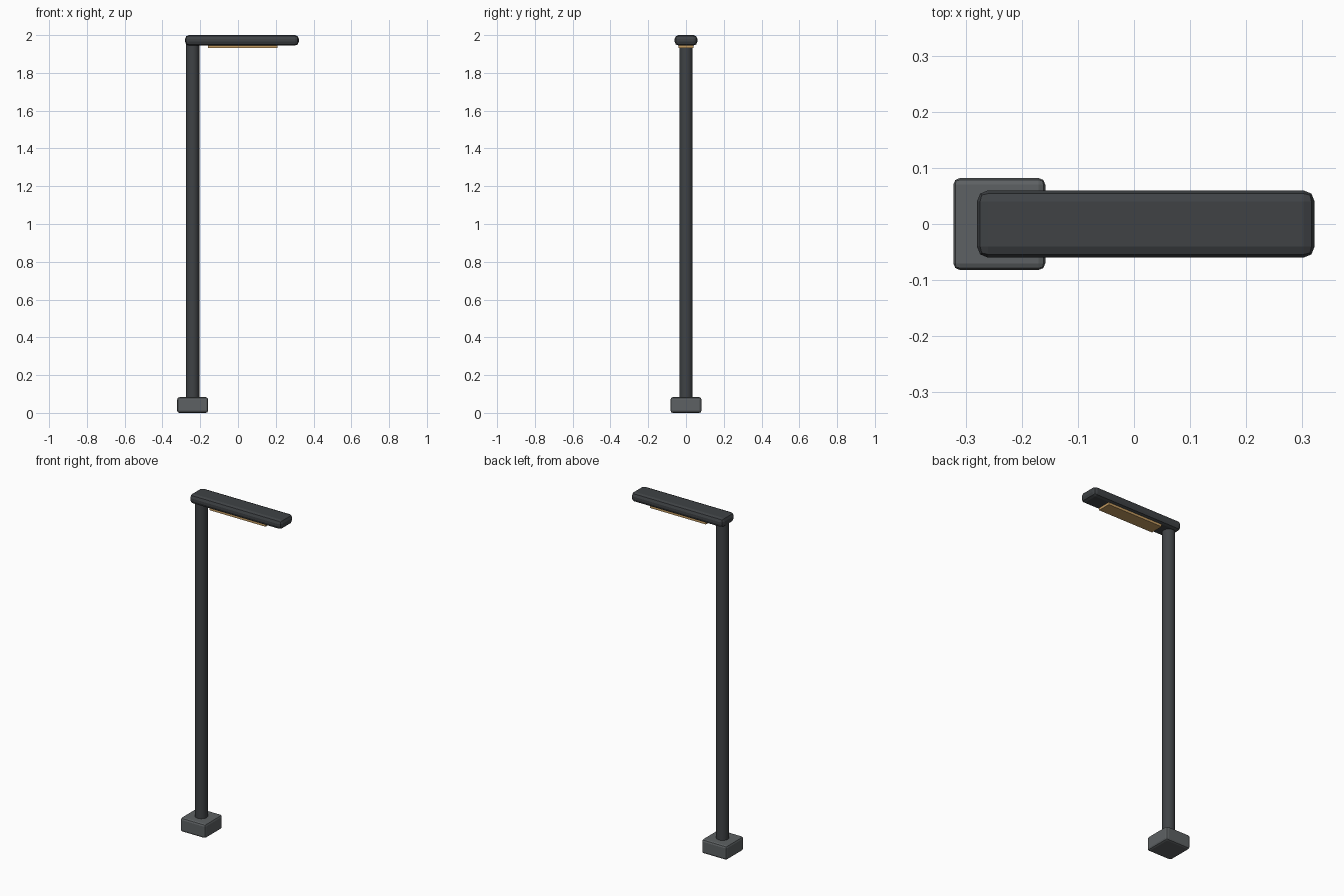
import bpy

if "Cube" in bpy.data.objects:
    bpy.data.objects.remove(bpy.data.objects["Cube"])


def material(name, rgb):
    m = bpy.data.materials.new(name)
    m.diffuse_color = (*rgb, 1)
    m.use_nodes = True
    m.node_tree.nodes["Principled BSDF"].inputs["Base Color"].default_value = m.diffuse_color
    return m


def box(name, lo, hi, mat, bevel=0, segments=2):
    centre = [(a + b) / 2 for a, b in zip(lo, hi)]
    bpy.ops.mesh.primitive_cube_add(size=1, location=centre)
    ob = bpy.context.object
    ob.name = name
    ob.scale = [b - a for a, b in zip(lo, hi)]
    bpy.ops.object.transform_apply(location=False, rotation=False, scale=True)
    ob.data.materials.append(mat)
    if bevel:
        mod = ob.modifiers.new("rounded_edges", 'BEVEL')
        mod.width = bevel
        mod.segments = segments
    return ob


dark = material("dark_metal", (0.05, 0.055, 0.06))
grey = material("base_grey", (0.11, 0.12, 0.125))
amber = material("warm_panel", (0.55, 0.33, 0.12))

# Square foot
box("base", (-0.322, -0.082, 0), (-0.158, 0.082, 0.083), grey, 0.012)

# Round pole, let into the foot and the lamp head
bpy.ops.mesh.primitive_cylinder_add(vertices=20, radius=0.035, depth=1.91,
                                    location=(-0.24, 0, 1.005))
pole = bpy.context.object
pole.name = "pole"
pole.data.materials.append(dark)
bpy.ops.object.shade_smooth_by_angle()

# Overhanging lamp head
box("lamp_head", (-0.28, -0.06, 1.945), (0.322, 0.06, 2.0), dark, 0.02)

# Light panel under the head
box("light_panel", (-0.158, -0.04, 1.931), (0.208, 0.04, 1.95), amber)
